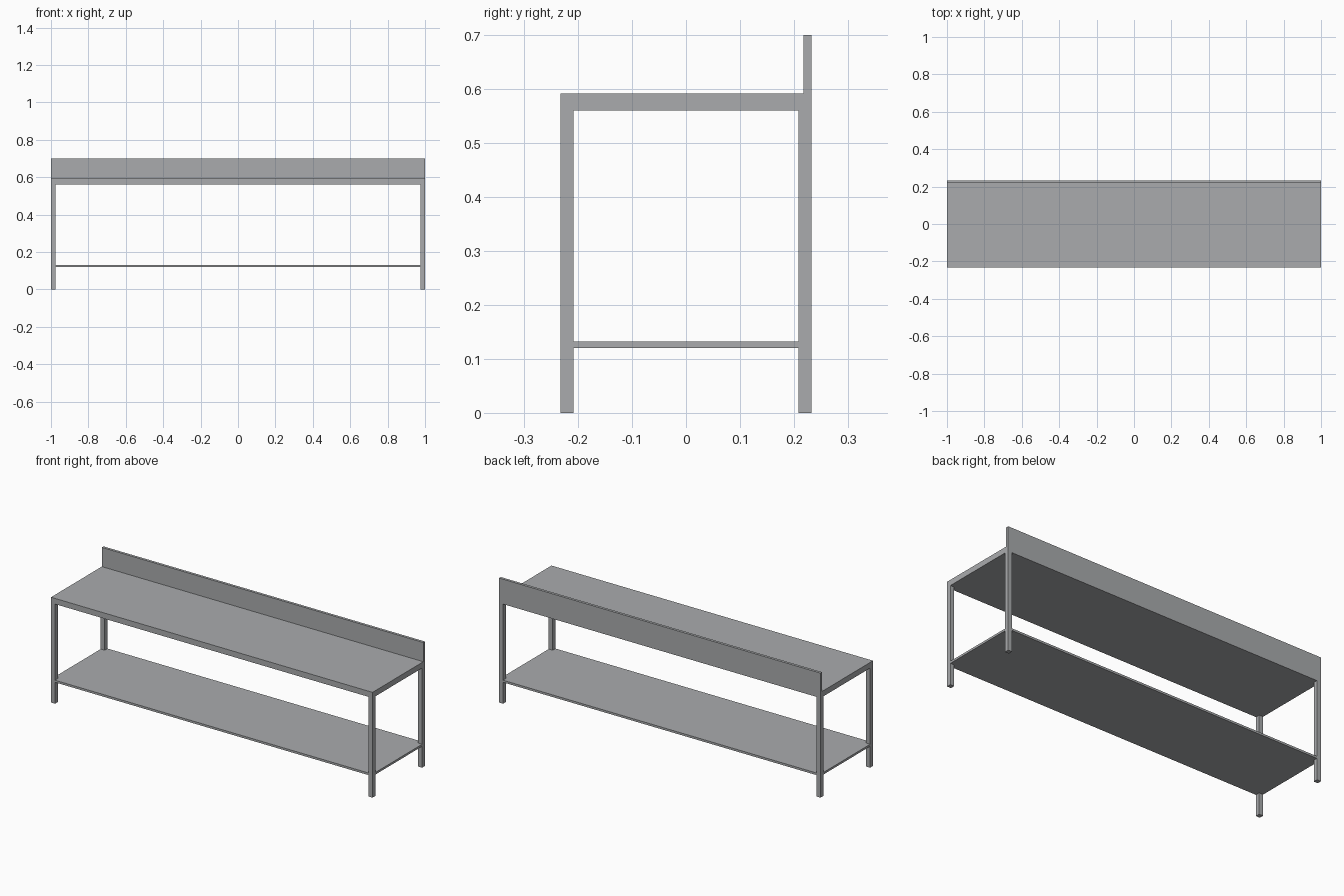
import bpy
import bmesh
from mathutils import Vector

default = bpy.data.objects.get("Cube")
if default:
    bpy.data.objects.remove(default, do_unlink=True)

# Brushed steel colour
steel = bpy.data.materials.new("steel_grey")
steel.use_nodes = True
colour = (0.40, 0.41, 0.42, 1.0)
steel.diffuse_color = colour
steel.node_tree.nodes["Principled BSDF"].inputs["Base Color"].default_value = colour

# Main dimensions
X, Y = 1.0, 0.233
LEG = 0.025
TOP_LOW, TOP_HIGH = 0.56, 0.592
SPLASH_HIGH, SPLASH_THICK = 0.70, 0.015
SHELF_LOW, SHELF_HIGH = 0.12, 0.132


def prism(name, outline, axis, low, high):
    """Extrude a closed outline along 'x' (outline in y, z) or 'z' (outline in x, y)."""
    along_x = axis == "x"
    bm = bmesh.new()
    verts = [bm.verts.new((low, a, b) if along_x else (a, b, low)) for a, b in outline]
    face = bm.faces.new(verts)
    result = bmesh.ops.extrude_face_region(bm, geom=[face])
    moved = [g for g in result["geom"] if isinstance(g, bmesh.types.BMVert)]
    step = Vector((high - low, 0, 0)) if along_x else Vector((0, 0, high - low))
    bmesh.ops.translate(bm, verts=moved, vec=step)
    bmesh.ops.recalc_face_normals(bm, faces=bm.faces)
    mesh = bpy.data.meshes.new(name)
    bm.to_mesh(mesh)
    bm.free()
    mesh.materials.append(steel)
    obj = bpy.data.objects.new(name, mesh)
    bpy.context.collection.objects.link(obj)
    return obj


# Worktop with upstand along the back, one L-shaped section
inner = Y - SPLASH_THICK
section = [(-Y, TOP_LOW), (Y, TOP_LOW), (Y, SPLASH_HIGH),
           (inner, SPLASH_HIGH), (inner, TOP_HIGH), (-Y, TOP_HIGH)]
prism("worktop_with_backsplash", section, "x", -X, X)

# Four square legs
for side, sx in (("left", 1), ("right", -1)):
    for end, sy in (("front", -1), ("back", 1)):
        x0, x1 = sx * X, sx * (X - LEG)
        y0, y1 = sy * Y, sy * (Y - LEG)
        prism(f"{end}_{side}_leg", [(x0, y0), (x1, y0), (x1, y1), (x0, y1)],
              "z", 0, TOP_LOW)

# Lower shelf, notched at the corners around the legs
notched = []
for sx, sy in ((1, 1), (-1, 1), (-1, -1), (1, -1)):
    corner = [(sx * X, sy * (Y - LEG)), (sx * (X - LEG), sy * (Y - LEG)),
              (sx * (X - LEG), sy * Y)]
    notched += corner if sx * sy > 0 else corner[::-1]
prism("lower_shelf", notched, "z", SHELF_LOW, SHELF_HIGH)
